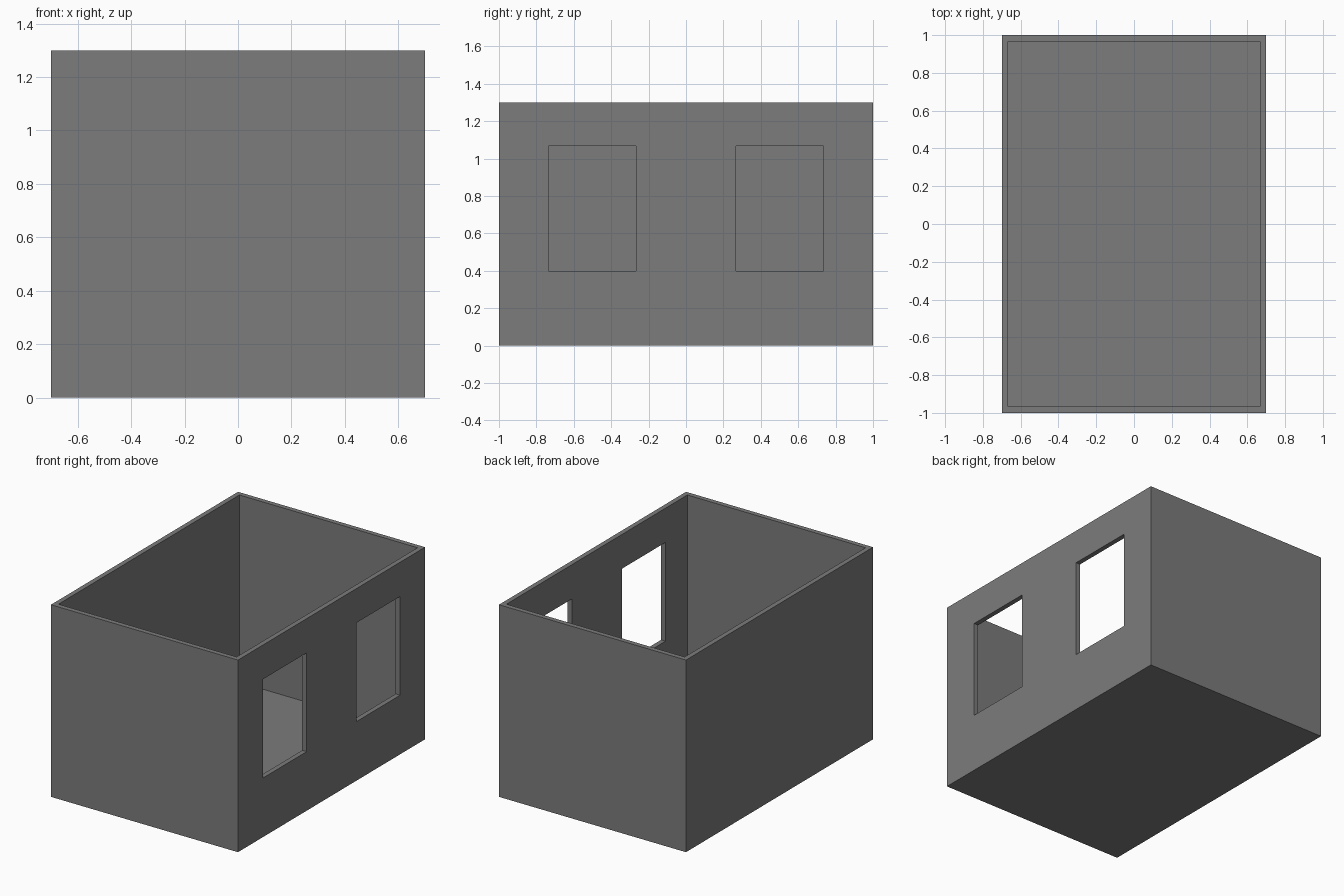
import bpy

if "Cube" in bpy.data.objects:
    bpy.data.objects.remove(bpy.data.objects["Cube"])

T = 0.033                     # wall and floor thickness
W, D, H = 1.4, 2.0, 1.3       # outer size


def box(name, lo, hi):
    bpy.ops.mesh.primitive_cube_add(size=1, location=[(a + b) / 2 for a, b in zip(lo, hi)])
    ob = bpy.context.object
    ob.name = name
    ob.scale = [b - a for a, b in zip(lo, hi)]
    bpy.ops.object.transform_apply(location=True, rotation=False, scale=True)
    return ob


def cut(target, cutter):
    mod = target.modifiers.new("cut", 'BOOLEAN')
    mod.operation = 'DIFFERENCE'
    mod.solver = 'EXACT'
    mod.object = cutter
    bpy.context.view_layer.objects.active = target
    bpy.ops.object.modifier_apply(modifier=mod.name)
    bpy.data.objects.remove(cutter, do_unlink=True)


# Open-topped room shell
shell = box("room_shell", (-W / 2, -D / 2, 0), (W / 2, D / 2, H))
cut(shell, box("interior_cutter", (-W / 2 + T, -D / 2 + T, T), (W / 2 - T, D / 2 - T, H + 0.2)))

# Two window openings in the right wall
for y in (-0.5, 0.5):
    cut(shell, box("window_cutter", (W / 2 - 0.2, y - 0.234, 0.40), (W / 2 + 0.2, y + 0.234, 1.068)))

# Dark grey finish
grey = bpy.data.materials.new("dark_grey")
grey.diffuse_color = (0.2, 0.2, 0.2, 1)
grey.use_nodes = True
grey.node_tree.nodes["Principled BSDF"].inputs["Base Color"].default_value = grey.diffuse_color
shell.data.materials.clear()
shell.data.materials.append(grey)
